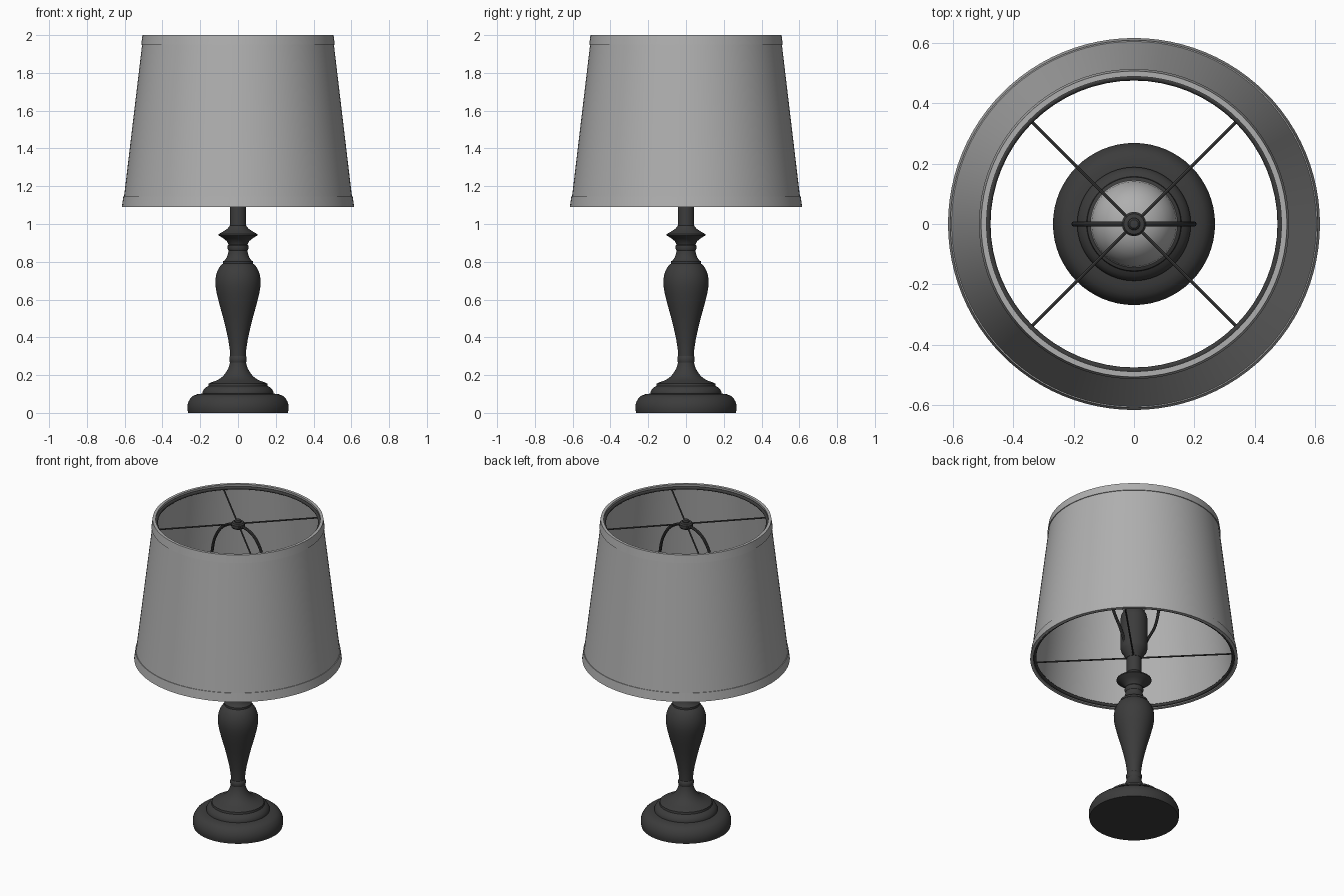
import bpy, bmesh, math
from mathutils import Vector

if "Cube" in bpy.data.objects:
    bpy.data.objects.remove(bpy.data.objects["Cube"], do_unlink=True)


def material(name, value):
    mat = bpy.data.materials.new(name)
    mat.use_nodes = True
    colour = (value, value, value, 1)
    mat.diffuse_color = colour
    mat.node_tree.nodes["Principled BSDF"].inputs["Base Color"].default_value = colour
    return mat


DARK = material("dark metal", 0.045)
LIGHT = material("light grey", 0.43)


def smooth(obj, angle):
    bpy.ops.object.select_all(action="DESELECT")
    obj.select_set(True)
    bpy.context.view_layer.objects.active = obj
    bpy.ops.object.shade_smooth_by_angle(angle=math.radians(angle))


def lathe(name, profile, mat, closed=False, steps=64, angle=32):
    """Spin (radius, height) points around the z axis."""
    bm = bmesh.new()
    verts = [bm.verts.new((r, 0, z)) for r, z in profile]
    edges = [bm.edges.new(pair) for pair in zip(verts, verts[1:])]
    if closed:
        edges.append(bm.edges.new((verts[-1], verts[0])))
    bmesh.ops.spin(bm, geom=verts + edges, axis=(0, 0, 1), cent=(0, 0, 0),
                   angle=math.tau, steps=steps)
    bmesh.ops.remove_doubles(bm, verts=bm.verts, dist=0.0002)
    bmesh.ops.recalc_face_normals(bm, faces=bm.faces)
    mesh = bpy.data.meshes.new(name)
    bm.to_mesh(mesh)
    bm.free()
    mesh.materials.append(mat)
    obj = bpy.data.objects.new(name, mesh)
    bpy.context.collection.objects.link(obj)
    smooth(obj, angle)
    return obj


def wire(name, points, radius, curved=False):
    """Round wire through the points, turned into a mesh."""
    curve = bpy.data.curves.new(name, "CURVE")
    curve.dimensions = "3D"
    curve.bevel_depth = radius
    curve.bevel_resolution = 2
    curve.use_fill_caps = True
    spline = curve.splines.new("BEZIER")
    spline.bezier_points.add(len(points) - 1)
    for bp, p in zip(spline.bezier_points, points):
        bp.co = p
        bp.handle_left_type = bp.handle_right_type = "AUTO" if curved else "VECTOR"
    spline.resolution_u = 8 if curved else 1
    curve.materials.append(DARK)
    obj = bpy.data.objects.new(name, curve)
    bpy.context.collection.objects.link(obj)
    bpy.ops.object.select_all(action="DESELECT")
    obj.select_set(True)
    bpy.context.view_layer.objects.active = obj
    bpy.ops.object.convert(target="MESH")
    smooth(bpy.context.object, 40)


def ring(name, radius, z, thickness):
    circle = [(radius + thickness * math.cos(math.tau * i / 8),
               z + thickness * math.sin(math.tau * i / 8)) for i in range(8)]
    lathe(name, circle, DARK, closed=True, angle=60)


# Stepped round foot
lathe("foot", [(0, 0), (.264, 0), (.268, .02), (.268, .04), (.262, .06), (.25, .08),
               (.235, .092), (.212, .1), (.188, .102), (.188, .11), (.182, .122),
               (.172, .134), (.157, .142), (.155, .155), (.146, .16), (.122, .168),
               (.098, .18), (.078, .195), (.063, .215), (.052, .235), (.045, .255),
               (.042, .27), (0, .27)], DARK)

# Turned column: vase body, neck and pointed collar
lathe("column", [(0, .265), (.042, .265), (.046, .274), (.046, .294), (.041, .302),
                 (.044, .34), (.052, .39), (.065, .45), (.08, .51), (.097, .57),
                 (.112, .63), (.119, .67), (.12, .7), (.116, .73), (.106, .758),
                 (.092, .78), (.08, .79), (.08, .802), (.07, .808), (.06, .822),
                 (.053, .842), (.05, .86), (.055, .87), (.055, .885), (.05, .892),
                 (.058, .908), (.078, .924), (.103, .94), (.103, .946), (.075, .962),
                 (.055, .976), (.043, .992), (.043, 1.1), (0, 1.1)], DARK)

# Lamp socket and bulb
lathe("socket", [(0, 1.09), (.045, 1.09), (.055, 1.11), (.075, 1.14), (.08, 1.16),
                 (.08, 1.36), (.074, 1.39), (.06, 1.41), (0, 1.41)], DARK)
lathe("bulb", [(0, 1.4), (.06, 1.4), (.066, 1.43), (.09, 1.47), (.122, 1.515),
               (.14, 1.56), (.145, 1.6), (.14, 1.64), (.124, 1.68), (.1, 1.71),
               (.07, 1.731), (.035, 1.742), (0, 1.745)], LIGHT)

# Tapered shade shell and its trim bands
def taper(z):
    return .61 - (z - 1.09) * .119


WALL = .012
lathe("shade", [(taper(1.095), 1.095), (taper(1.995), 1.995),
                (taper(1.995) - WALL, 1.995), (taper(1.095) - WALL, 1.095)],
      LIGHT, closed=True, steps=96)
for name, low, high in (("bottom_trim", 1.09, 1.145), ("top_trim", 1.95, 2.0)):
    lathe(name, [(taper(low) + .005, low), (taper(high) + .004, high),
                 (taper(high) - WALL - .002, high), (taper(low) - WALL - .002, low)],
          LIGHT, closed=True, steps=96)

# Wire frame of the shade: a ring and four spokes at each end
for name, z in (("bottom", 1.103), ("top", 1.978)):
    radius = taper(z) - WALL - .008
    ring(name + "_frame_ring", radius, z, .01)
    for i in range(4):
        a = math.radians(45 + 90 * i)
        out = Vector((math.cos(a), math.sin(a), 0))
        up = Vector((0, 0, z - .008))
        wire(f"{name}_spoke_{i + 1}", [up + out * .02, up + out * radius], .005)

# Harp carrying the shade
half = [(.06, 1.15), (.1, 1.25), (.165, 1.38), (.195, 1.55), (.19, 1.72),
        (.15, 1.87), (.08, 1.942)]
path = [(-x, 0, z) for x, z in half] + [(0, 0, 1.958)] + [(x, 0, z) for x, z in reversed(half)]
wire("harp", path, .009, curved=True)

# Hub and finial on top of the harp
lathe("hub", [(0, 1.945), (.034, 1.945), (.04, 1.953), (.04, 1.972), (.034, 1.98),
              (.02, 1.982), (.02, 1.99), (.014, 1.997), (0, 1.999)], DARK, steps=32)
